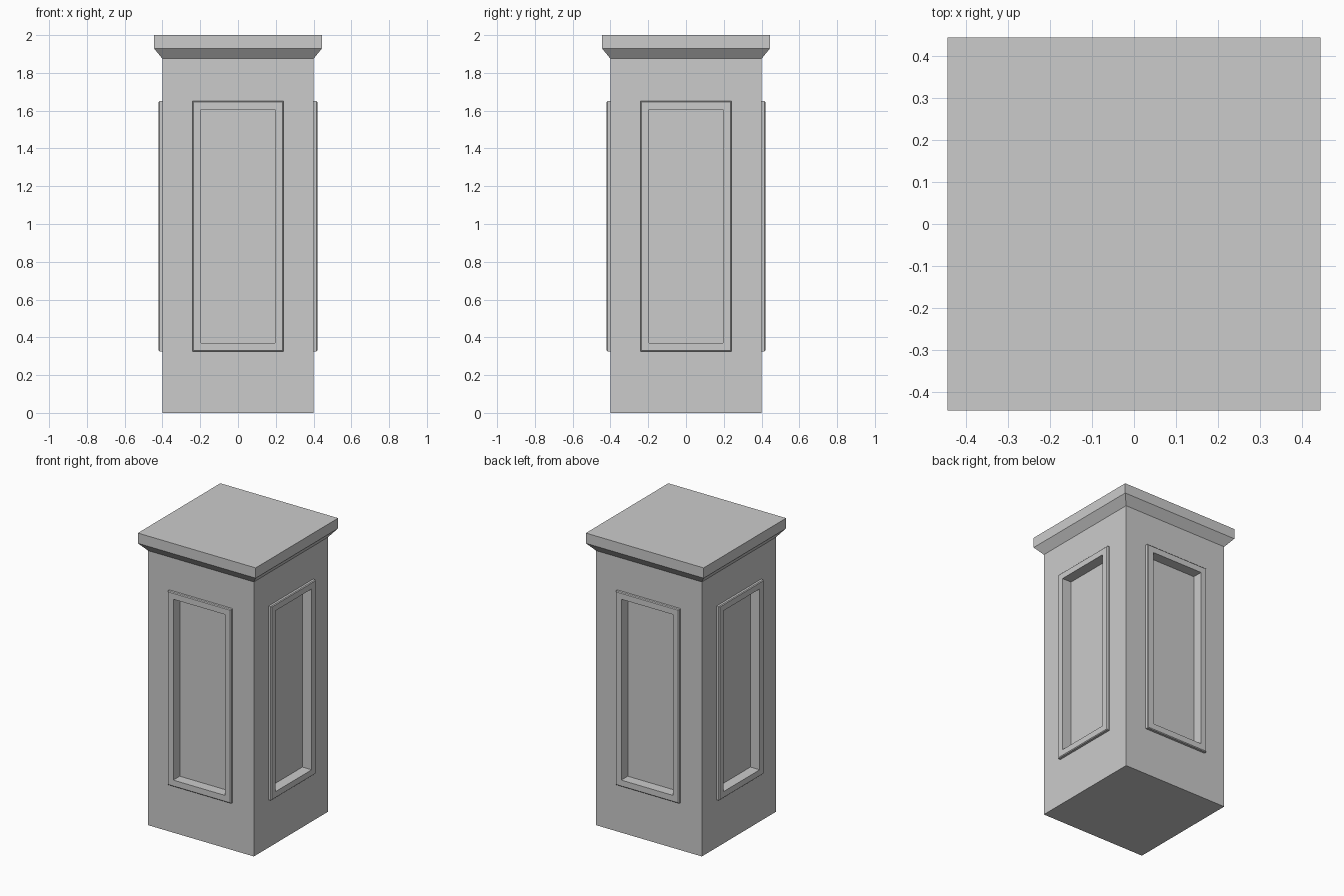
import bpy, bmesh
from math import pi
from mathutils import Matrix

cube = bpy.data.objects.get("Cube")
if cube:
    bpy.data.objects.remove(cube, do_unlink=True)

# Single stone colour
STONE = (0.6, 0.6, 0.6, 1)
stone = bpy.data.materials.new("grey_stone")
stone.use_nodes = True
stone.diffuse_color = STONE
stone.node_tree.nodes["Principled BSDF"].inputs["Base Color"].default_value = STONE

HALF = 0.4          # half width of the shaft
SHAFT_TOP = 1.875
FRONT = 0.42        # front plane of the frames
RECESS = 0.35       # plane of the sunken panels
OUTER = (0.24, 0.325, 1.65)    # half width, bottom, top
INNER = (0.195, 0.37, 1.605)


def upright(rect, depth):
    """Rectangle on the front side, at the given distance from the axis."""
    w, low, high = rect
    return [(-w, -depth, low), (w, -depth, low), (w, -depth, high), (-w, -depth, high)]


def square(half, z):
    return [(-half, -half, z), (half, -half, z), (half, half, z), (-half, half, z)]


def loft(bm, rings, closed=False):
    """Bridge a series of four-cornered rings and return their vertices."""
    rows = [[bm.verts.new(p) for p in ring] for ring in rings]
    pairs = list(zip(rows, rows[1:]))
    if closed:
        pairs.append((rows[-1], rows[0]))
    for a, b in pairs:
        for i in range(4):
            j = (i + 1) % 4
            bm.faces.new((a[i], a[j], b[j], b[i]))
    return rows


def finish(bm, name):
    bmesh.ops.remove_doubles(bm, verts=bm.verts, dist=0.0001)
    bmesh.ops.recalc_face_normals(bm, faces=bm.faces)
    mesh = bpy.data.meshes.new(name)
    bm.to_mesh(mesh)
    bm.free()
    mesh.materials.append(stone)
    obj = bpy.data.objects.new(name, mesh)
    bpy.context.collection.objects.link(obj)
    return obj


# Shaft: four walls, each with a sunken panel
bm = bmesh.new()
for turn in range(4):
    rows = loft(bm, [upright((HALF, 0, SHAFT_TOP), HALF), upright(INNER, HALF),
                     upright(INNER, RECESS)])
    bm.faces.new(rows[-1])
    verts = [v for row in rows for v in row]
    bmesh.ops.rotate(bm, verts=verts, matrix=Matrix.Rotation(turn * pi / 2, 3, "Z"))
for z in (0, SHAFT_TOP):
    bm.faces.new([bm.verts.new(p) for p in square(HALF, z)])
finish(bm, "shaft")

# Raised frames with a fine chamfer on the outer edge
CHAMFER = 0.005
w, low, high = OUTER
EASED = (w - CHAMFER, low + CHAMFER, high - CHAMFER)
for turn, side in enumerate(("front", "left", "back", "right")):
    bm = bmesh.new()
    loft(bm, [upright(OUTER, HALF), upright(OUTER, FRONT - CHAMFER),
              upright(EASED, FRONT), upright(INNER, FRONT),
              upright(INNER, HALF)], closed=True)
    frame = finish(bm, side + "_panel_frame")
    frame.rotation_euler.z = turn * pi / 2

# Cap: sloped underside below a square slab
bm = bmesh.new()
rows = loft(bm, [square(HALF, SHAFT_TOP), square(0.445, 1.93), square(0.445, 2)])
bm.faces.new(rows[0])
bm.faces.new(rows[-1])
finish(bm, "cap")
